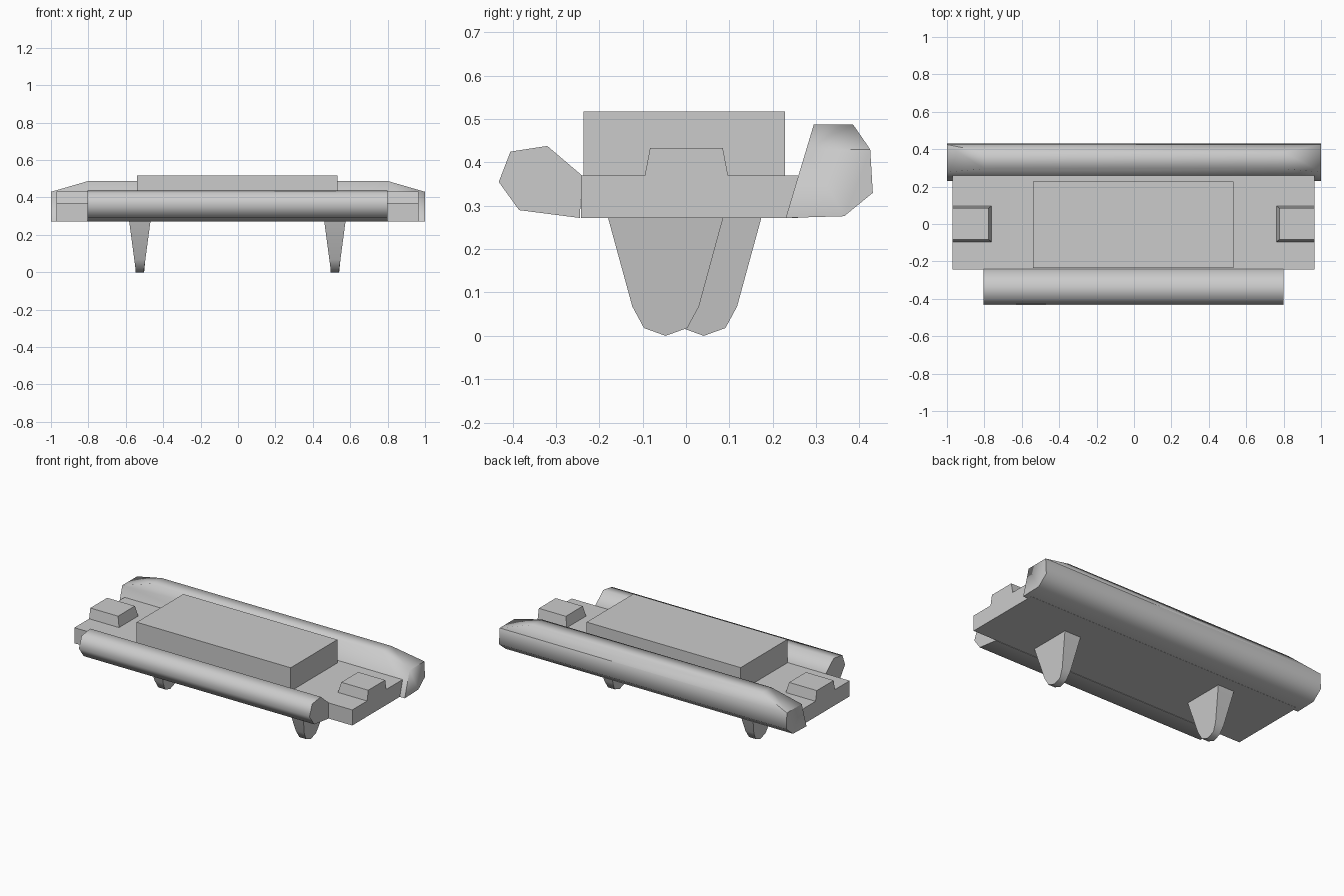
import bpy
import bmesh
from math import radians
from mathutils import Vector

default = bpy.data.objects.get("Cube")
if default:
    bpy.data.objects.remove(default, do_unlink=True)

grey = bpy.data.materials.new("light_grey")
grey.use_nodes = True
grey.diffuse_color = (0.6, 0.6, 0.6, 1)
grey.node_tree.nodes["Principled BSDF"].inputs["Base Color"].default_value = (0.6, 0.6, 0.6, 1)


def finish(name, bm, smooth_angle=0):
    """Shade, turn into an object and colour it."""
    bmesh.ops.recalc_face_normals(bm, faces=bm.faces)
    bm.normal_update()
    for f in bm.faces:
        f.smooth = smooth_angle > 0
    for e in bm.edges:
        e.smooth = e.calc_face_angle(0) < radians(smooth_angle)
        # keep the flat top of a rail crisp along its length
        along = abs((e.verts[0].co - e.verts[1].co).normalized().x) > 0.99
        if name == "rear_rail" and along and any(f.normal.z > 0.99 for f in e.link_faces):
            e.smooth = False
    mesh = bpy.data.meshes.new(name)
    bm.to_mesh(mesh)
    bm.free()
    mesh.materials.append(grey)
    obj = bpy.data.objects.new(name, mesh)
    bpy.context.collection.objects.link(obj)
    return obj


def extrude_x(profile, x0, x1):
    """Sweep a (y, z) outline from x0 to x1."""
    bm = bmesh.new()
    face = bm.faces.new([bm.verts.new((x0, y, z)) for y, z in profile])
    new = bmesh.ops.extrude_face_region(bm, geom=[face])["geom"]
    bmesh.ops.translate(bm, vec=(x1 - x0, 0, 0),
                        verts=[v for v in new if isinstance(v, bmesh.types.BMVert)])
    return bm


def rect(y0, y1, z0, z1):
    return [(y0, z0), (y1, z0), (y1, z1), (y0, z1)]


# Deck and raised centre block
finish("deck", extrude_x(rect(-0.242, 0.258, 0.272, 0.37), -0.97, 0.965))
finish("centre_block", extrude_x(rect(-0.236, 0.228, 0.36, 0.517), -0.54, 0.532))

# Rounded front rail
front = [(-0.245, 0.272), (-0.385, 0.29), (-0.432, 0.355),
         (-0.405, 0.425), (-0.32, 0.438), (-0.24, 0.37)]
finish("front_rail", extrude_x(front, -0.805, 0.8), 70)

# Rear rail with its upper corners cut off at a slant
rear = [(0.23, 0.272), (0.295, 0.488), (0.385, 0.488),
        (0.425, 0.43), (0.431, 0.33), (0.365, 0.276)]
bm = extrude_x(rear, -1, 1)
for s in (-1, 1):
    cut = bmesh.ops.bisect_plane(bm, geom=bm.verts[:] + bm.edges[:] + bm.faces[:],
                                 plane_co=(s * 0.8, 0, 0.488),
                                 plane_no=(s * 0.058, 0, 0.2), clear_outer=True)
    rim = [e for e in cut["geom_cut"] if isinstance(e, bmesh.types.BMEdge)]
    bmesh.ops.holes_fill(bm, edges=rim)
finish("rear_rail", bm, 80)

# Mirrored end blocks and fins
fin = [(-0.133, 0.275), (-0.077, 0.07), (-0.05, 0.02), (0, 0.002),
       (0.05, 0.02), (0.077, 0.07), (0.133, 0.275)]
for s, side, outer, fin_x, fin_y in ((1, "left", 0.965, 0.518, -0.047),
                                     (-1, "right", 0.97, -0.525, 0.041)):
    # End block: sloped on all sides but the outer one
    bm = extrude_x([(-0.095, 0.37), (0.097, 0.37), (0.085, 0.433), (-0.083, 0.433)],
                   s * 0.762, s * outer)
    for v in bm.verts:
        if v.co.z > 0.4 and abs(v.co.x) < 0.8:
            v.co.x += s * 0.015
    finish(side + "_end_block", bm)

    # Fin: thins towards the tip
    bm = extrude_x(fin, -1, 1)
    for v in bm.verts:
        half = 0.023 + 0.034 * max(v.co.z - 0.02, 0) / 0.255
        v.co = Vector((fin_x + v.co.x * half, fin_y + v.co.y, v.co.z - 0.002))
    finish(side + "_fin", bm, 60)
